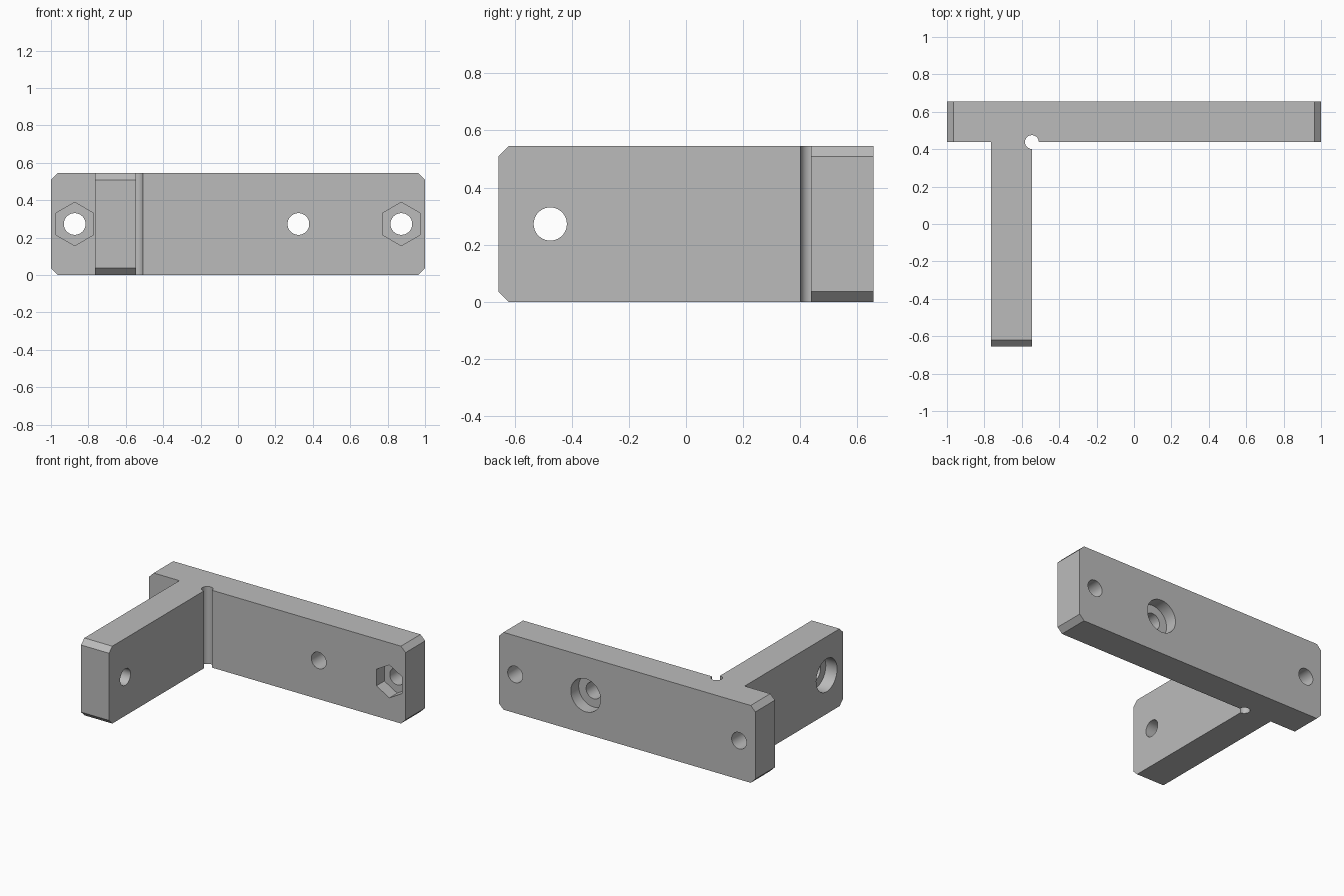
import bpy
import math
from mathutils import Vector

old = bpy.data.objects.get("Cube")
if old:
    bpy.data.objects.remove(old, do_unlink=True)

# Main dimensions
HEIGHT, THICK, CHAMFER = 0.545, 0.218, 0.036
BACK = 0.656
FACE = BACK - THICK                 # front face of the bar
ARM_L, ARM_R = -0.764, -0.546       # side faces of the arm
MID = HEIGHT / 2
HOLE_R, POCKET_R, POCKET_DEPTH = 0.058, 0.116, 0.088
OVER = 0.05                         # how far cutters pass the surface

grey = bpy.data.materials.new("plain grey")
grey.use_nodes = True
colour = (0.5, 0.5, 0.5, 1)
grey.diffuse_color = colour
grey.node_tree.nodes["Principled BSDF"].inputs["Base Color"].default_value = colour


def prism(name, profile, offset):
    """Solid made by sweeping a closed profile along an offset."""
    n = len(profile)
    base = [Vector(p) for p in profile]
    verts = base + [p + Vector(offset) for p in base]
    faces = [tuple(range(n)), tuple(range(n, 2 * n))]
    faces += [(i, (i + 1) % n, n + (i + 1) % n, n + i) for i in range(n)]
    mesh = bpy.data.meshes.new(name)
    mesh.from_pydata(verts, [], faces)
    obj = bpy.data.objects.new(name, mesh)
    bpy.context.collection.objects.link(obj)
    bpy.context.view_layer.objects.active = obj
    bpy.ops.object.select_all(action='DESELECT')
    obj.select_set(True)
    bpy.ops.object.mode_set(mode='EDIT')
    bpy.ops.mesh.select_all(action='SELECT')
    bpy.ops.mesh.normals_make_consistent(inside=False)
    bpy.ops.object.mode_set(mode='OBJECT')
    mesh.materials.append(grey)
    return obj


def combine(body, tool, operation):
    """Apply a boolean and discard the tool."""
    tool.hide_render = True
    mod = body.modifiers.new("combine", 'BOOLEAN')
    mod.operation, mod.solver, mod.object = operation, 'EXACT', tool
    bpy.context.view_layer.objects.active = body
    bpy.ops.object.modifier_apply(modifier=mod.name)
    bpy.data.objects.remove(tool, do_unlink=True)


def drill(body, centre, axis, start, end, radius, sides=64):
    """Cut a round or many-sided hole along one axis."""
    a, b = [i for i in range(3) if i != axis]
    ring = []
    for i in range(sides):
        t = math.tau * i / sides + math.pi / 2
        p = [0, 0, 0]
        p[axis] = start
        p[a] = centre[0] + radius * math.cos(t)
        p[b] = centre[1] + radius * math.sin(t)
        ring.append(p)
    offset = [0, 0, 0]
    offset[axis] = end - start
    combine(body, prism("cutter", ring, offset), 'DIFFERENCE')


# Long bar with all four end corners chamfered
c, h = CHAMFER, HEIGHT
right = [(1 - c, 0), (1, c), (1, h - c), (1 - c, h)]
outline = right + [(-x, z) for x, z in reversed(right)]
bracket = prism("t_bracket", [(x, FACE, z) for x, z in outline], (0, THICK, 0))

# Arm with a chamfered front end
side = [(FACE + 0.1, 0), (FACE + 0.1, h), (-BACK + c, h),
        (-BACK, h - c), (-BACK, c), (-BACK + c, 0)]
arm = prism("arm", [(ARM_L, y, z) for y, z in side], (ARM_R - ARM_L, 0, 0))
combine(bracket, arm, 'UNION')

# Round relief in the inner corner
drill(bracket, (ARM_R, FACE), 2, -OVER, HEIGHT + OVER, 0.037)

# Bolt holes through the bar, with hexagonal nut pockets at both ends
for x in (-0.873, 0.323, 0.873):
    drill(bracket, (x, MID), 1, FACE - OVER, BACK + OVER, HOLE_R)
for x in (-0.873, 0.873):
    drill(bracket, (x, MID), 1, FACE - OVER, FACE + POCKET_DEPTH, POCKET_R, 6)

# Counterbore on the back of the bar
drill(bracket, (0.323, MID), 1, BACK - POCKET_DEPTH, BACK + OVER, POCKET_R)

# Bolt hole through the arm, counterbored on its outer side
drill(bracket, (-0.475, MID), 0, ARM_L - OVER, ARM_R + OVER, HOLE_R)
drill(bracket, (-0.475, MID), 0, ARM_L - OVER, ARM_L + POCKET_DEPTH, POCKET_R)

bpy.ops.object.select_all(action='DESELECT')
bracket.select_set(True)
bpy.context.view_layer.objects.active = bracket
bpy.ops.object.shade_smooth_by_angle(angle=math.radians(30))
